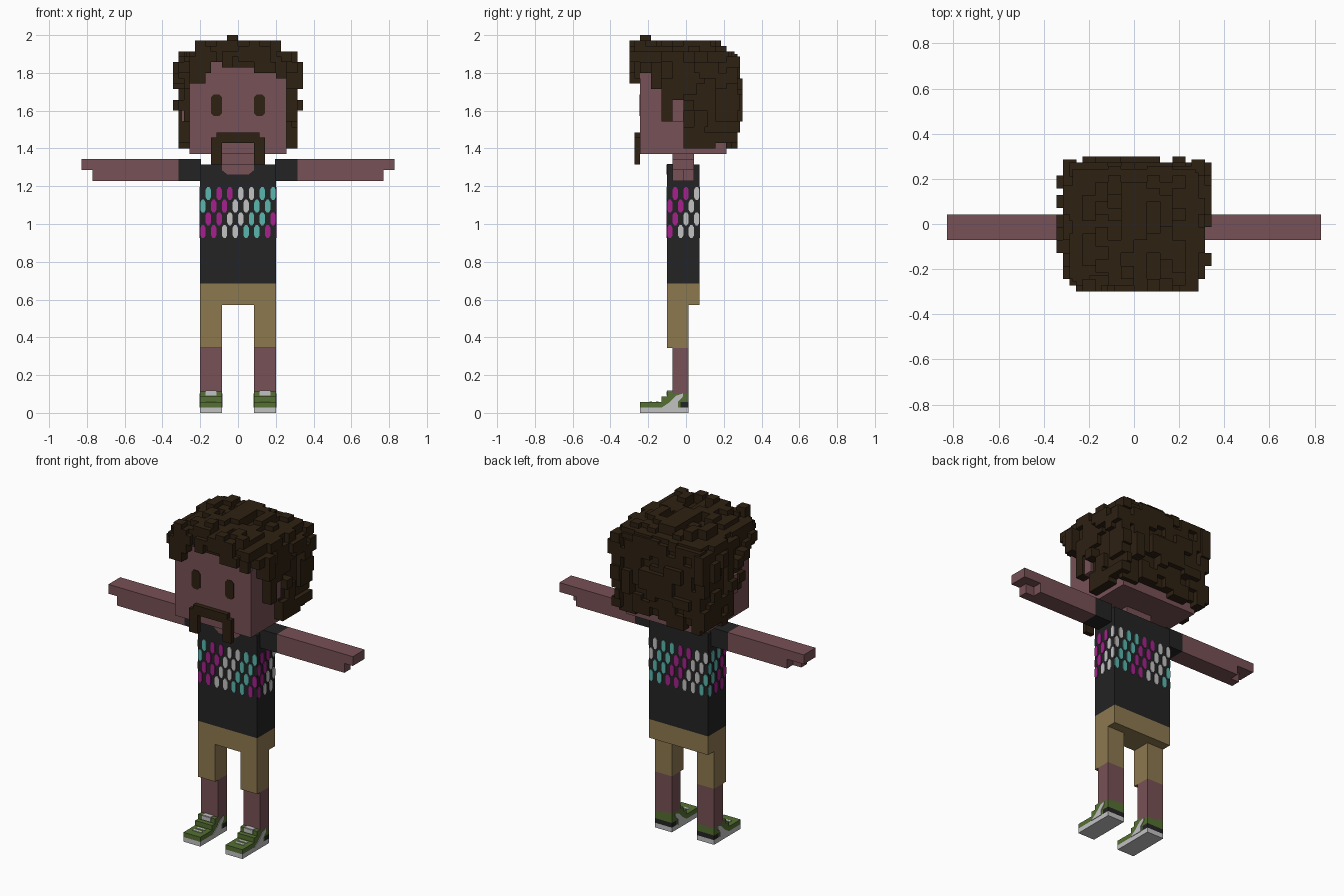
import bpy, bmesh, random
from mathutils import Vector

if "Cube" in bpy.data.objects:
    bpy.data.objects.remove(bpy.data.objects["Cube"])

random.seed(4)
V = 2 / 70          # block unit: the figure is 70 blocks tall
T = 0.12            # plate thickness in blocks


def material(name, rgb):
    m = bpy.data.materials.new(name)
    m.diffuse_color = (*rgb, 1)
    m.use_nodes = True
    m.node_tree.nodes["Principled BSDF"].inputs["Base Color"].default_value = m.diffuse_color
    return m


SKIN = material("skin", (0.185, 0.082, 0.092))
HAIR = material("dark brown hair", (0.027, 0.015, 0.006))
BLACK = material("black cloth", (0.017, 0.017, 0.018))
TAN = material("tan cloth", (0.27, 0.19, 0.078))
TEAL = material("teal", (0.105, 0.47, 0.43))
PINK = material("magenta", (0.38, 0.015, 0.27))
WHITE = material("off white", (0.54, 0.54, 0.55))
GREEN = material("green", (0.091, 0.16, 0.032))


def prism(bm, pts, push):
    """Solid from an outline pushed along a vector."""
    push = Vector(push)
    a = [bm.verts.new(Vector(p) * V) for p in pts]
    b = [bm.verts.new((Vector(p) + push) * V) for p in pts]
    faces = [bm.faces.new(a), bm.faces.new(b[::-1])]
    n = len(a)
    for i in range(n):
        faces.append(bm.faces.new((a[i], b[i], b[(i + 1) % n], a[(i + 1) % n])))
    bmesh.ops.recalc_face_normals(bm, faces=faces)


def box(bm, x0, x1, y0, y1, z0, z1):
    x0, x1 = min(x0, x1), max(x0, x1)
    prism(bm, [(x0, y0, z0), (x1, y0, z0), (x1, y1, z0), (x0, y1, z0)], (0, 0, z1 - z0))


def finish(name, bm, mat):
    me = bpy.data.meshes.new(name)
    bm.to_mesh(me)
    bm.free()
    me.materials.append(mat)
    ob = bpy.data.objects.new(name, me)
    bpy.context.collection.objects.link(ob)


def part(name, mat, boxes=(), prisms=()):
    bm = bmesh.new()
    for b in boxes:
        box(bm, *b)
    for pts, push in prisms:
        prism(bm, pts, push)
    finish(name, bm, mat)


# Head, neck and clothes
part("head", SKIN, [(-9, 9, -8.5, 7.5, 48, 65)])
part("neck", SKIN, [(-3, 3, -2.5, 1.5, 45, 48)])
part("shirt", BLACK, [(-7, 7, -3.5, 2.5, 24, 46)])
part("neckline", SKIN, [(-3, 3, -3.5, -2.5, 46, 46 + T)],
     [([(-3, -3.5, 46), (-3, -3.5, 45), (-2, -3.5, 44.2), (2, -3.5, 44.2),
        (3, -3.5, 45), (3, -3.5, 46)], (0, -T, 0))])
part("shorts_seat", TAN, [(-7, 7, -3.5, 2.5, 20, 24)])
part("beard", HAIR, [(-5, -3, -9.5, -8.5, 46, 51), (3, 5, -9.5, -8.5, 46, 51),
                     (-5, 5, -9.5, -8.5, 50, 51), (-4, 4, -9.5, -8.5, 51, 52)])

# Mirrored parts
for s, side in ((1, "left"), (-1, "right")):
    part(side + "_sleeve", BLACK, [(s * 6.9, s * 11, -2.5, 1.5, 43, 47)])
    part(side + "_arm", SKIN, [(s * 11, s * 25, -2.5, 1.5, 43, 47),
                               (s * 25, s * 29, -2.5, 1.5, 45, 47),
                               (s * 25, s * 27, -2.5, -0.5, 43, 45)])
    part(side + "_shorts_leg", TAN, [(s * 3, s * 7, -3.5, 0.5, 12, 20)])
    part(side + "_leg", SKIN, [(s * 3, s * 7, -2.5, 0.5, 3.5, 12)])
    part(side + "_ear", SKIN, [(s * 9, s * 10.5, -2.5, -0.5, 54, 58)])
    c = 4 * s
    eye = [(-1, 55.5), (-.5, 55), (.5, 55), (1, 55.5), (1, 58.5), (.5, 59), (-.5, 59), (-1, 58.5)]
    part(side + "_eye", HAIR, (), [([(c + x, -8.5, z) for x, z in eye], (0, -T, 0))])
    # Shoe: sole, stepped upper, heel, side flash, tongue and laces
    part(side + "_sole", WHITE, [(s * 3, s * 7, -8.5, 0.5, 0, 1)])
    part(side + "_shoe_upper", GREEN, [(s * 3, s * 7, -8.5, -1, 1, 2),
                                       (s * 3, s * 7, -4.5, 0.5, 2, 3),
                                       (s * 3, s * 7, -3.5, 0.5, 3, 4)])
    part(side + "_shoe_heel", BLACK, [(s * 3, s * 7, -1, 0.5, 1, 2)])
    flash = [(-4.5, 1), (-1.5, 1), (-1.5, 2), (-.6, 3), (-.6, 3.6), (-1.8, 3.2), (-3, 2)]
    part(side + "_shoe_flash", WHITE, (),
         [([(s * 7, y, z) for y, z in flash], (s * T, 0, 0)),
          ([(s * 3, y, z) for y, z in flash], (-s * T, 0, 0))])
    part(side + "_tongue_and_laces", WHITE,
         [(s * 4, s * 6, -3.5 - T, -3.5, 3.2, 4),
          (s * 4, s * 6, -3.5, -2.5, 4, 4 + T),
          (s * 4, s * 6, -5.6, -5.1, 2, 2 + T),
          (s * 4, s * 6, -6.8, -6.3, 2, 2 + T)])


# Slanted streaks wrapped round the shirt, u runs along its outline
def wrap(u, z):
    if u <= 14:
        return (-7 + u, -3.5, z)
    if u <= 20:
        return (7, -3.5 + u - 14, z)
    if u <= 34:
        return (7 - (u - 20), 2.5, z)
    return (-7, 2.5 - (u - 34), z)


def outward(u):
    return ((0, -T, 0) if u < 14 else (T, 0, 0) if u < 20
            else (0, T, 0) if u < 34 else (-T, 0, 0))


tip = [(0, .5), (.3, 0), (.7, 0), (1, .5), (1, 1.9), (.7, 2.4), (.3, 2.4), (0, 1.9)]
streaks = {0: [], 1: [], 2: []}
for row in range(4):
    for j in range(20):
        u = (2 * j + row) % 40
        jj = j - 20 if 2 * j + row >= 40 else j
        base = 32.4 + 2.35 * row
        k = ((jj if jj >= 0 else jj + 6) // 2) % 3
        # keep each outline inside its own side of the shirt
        eps = 1e-4
        pts = []
        for du, dz in tip:
            p = Vector(wrap(u + 0.5, base + dz))
            q = Vector(wrap(u + 0.5 + eps, base + dz))
            pts.append(p + (q - p) / (q - p).length * (du - 0.5))
        streaks[k].append((pts, outward(u + 0.5)))
for k, (name, mat) in enumerate((("magenta", PINK), ("white", WHITE), ("teal", TEAL))):
    part(name + "_shirt_streaks", mat, (), streaks[k])

# Hair: solid base and random tufts on every side
bm = bmesh.new()
r = random.choice
box(bm, -9.5, 9.5, -8.9, 8.5, 65, 67)
box(bm, -9, 9, 7.5, 8.5, 50, 65)


def hairline(y):
    for limit, z in ((-6.5, 63), (-4.5, 60), (-2.5, 54), (-0.5, 58)):
        if y < limit:
            return z
    return 50


for y in (-8.5 + 2 * i for i in range(9)):                # both sides
    for s in (-1, 1):
        low = hairline(y + 0.5)
        z = low - (r((0, 1)) if low == 50 else 0)
        while z < 66:
            h = r((2, 2, 3))
            out = 10 + r((0, 1, 1)) + (r((0, 1)) if 59 < z < 64 else 0)
            box(bm, s * 8.9, s * out, y, y + r((2, 2, 2.5) if low == 50 else (2,)), z, min(z + h, 67))
            z += h
for x in range(-10, 10, 2):                               # back
    z = 49 + r((0, 0, 1))
    while z < 66:
        h = r((2, 2, 3))
        out = 8.5 + r((0, 1, 1)) + (1 if 53 < z < 63 and abs(x + 1) < 8 and r((0, 1)) else 0)
        box(bm, x, x + 2, 7.4, out, z, min(z + h, 66.5))
        z += h
for x in range(-9, 9, 2):                                 # fringe
    low = (62 if abs(x + 1) > 6 else 64) + r((-1, 0, 0, 1))
    mid = 65 + r((0, 1))
    box(bm, x, x + 2, -8.5 - r((1, 1, 2)), -8, low, mid)
    box(bm, x, x + 2, -8.5 - r((1, 2, 2)), -8, mid, 67 + r((0, 1)))
for i, x in enumerate(range(-10, 10, 2)):                 # crown
    y = -9.5 + r((0, -1))
    while y < 8:
        d = r((2, 2, 3))
        drop = (2 if abs(x + 1) > 8 else 0) + (1 if y > 3.5 else 0) + (1 if y > 6 else 0)
        top = max(66, 69 - r((0, 0, 1, 2)) - drop)
        box(bm, x, x + 2, y, min(y + d, 9), 65, top)
        y += d
box(bm, -2, 0, -8.5, -6.5, 67, 70)                        # top tuft
for s in (-1, 1):                                         # outer side tufts
    box(bm, s * 10, s * 12, -0.5, 1.5, 56, 58)
    box(bm, s * 10, s * 12, 2.5, 4.5, 62, 65)
box(bm, -2, 4, 8, 10.5, 56, 60)
box(bm, -9, -6, -10.5, -8, 61, 66)
finish("hair", bm, HAIR)
